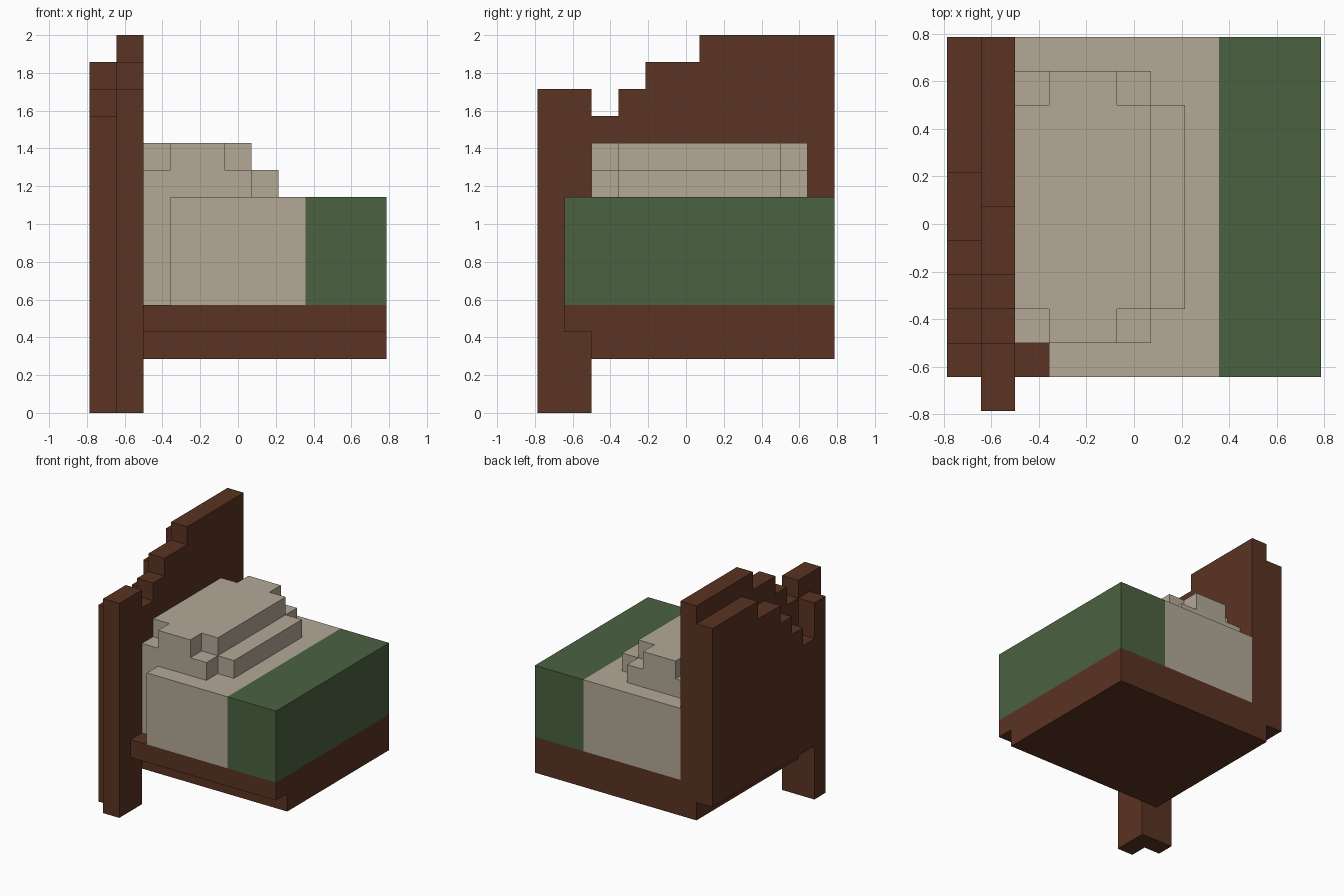
import bpy
import bmesh
from mathutils import Vector

default = bpy.data.objects.get("Cube")
if default:
    bpy.data.objects.remove(default, do_unlink=True)

U = 1 / 7      # one block of the 11 x 11 x 14 block grid
HALF = 5.5     # half the footprint, in blocks


def material(name, rgb):
    m = bpy.data.materials.new(name)
    m.diffuse_color = (*rgb, 1)
    m.use_nodes = True
    bsdf = next(n for n in m.node_tree.nodes if n.type == 'BSDF_PRINCIPLED')
    bsdf.inputs["Base Color"].default_value = (*rgb, 1)
    bsdf.inputs["Roughness"].default_value = 0.9
    return m


wood = material("brown wood", (0.102, 0.033, 0.016))
linen = material("beige linen", (0.451, 0.397, 0.309))
wool = material("green wool", (0.069, 0.122, 0.053))


def prism(name, mat, axis, lo, hi, outline):
    """Extrude a block-grid outline along x (outline in y, z) or z (outline in x, y)."""
    def place(a, b, c):
        x, y, z = (c, a, b) if axis == 'x' else (a, b, c)
        return Vector((x - HALF, y - HALF, z)) * U

    bm = bmesh.new()
    face = bm.faces.new([bm.verts.new(place(a, b, lo)) for a, b in outline])
    ext = bmesh.ops.extrude_face_region(bm, geom=[face])
    verts = [g for g in ext["geom"] if isinstance(g, bmesh.types.BMVert)]
    step = Vector((hi - lo, 0, 0)) if axis == 'x' else Vector((0, 0, hi - lo))
    bmesh.ops.translate(bm, verts=verts, vec=step * U)
    bmesh.ops.recalc_face_normals(bm, faces=bm.faces)
    mesh = bpy.data.meshes.new(name)
    bm.to_mesh(mesh)
    bm.free()
    mesh.materials.append(mat)
    obj = bpy.data.objects.new(name, mesh)
    bpy.context.collection.objects.link(obj)
    return obj


# Headboard: two stepped layers, each with its share of the corner post
prism("headboard_outer", wood, 'x', 0, 1, [
    (1, 0), (2, 0), (2, 3), (11, 3), (11, 13), (7, 13), (7, 12), (5, 12),
    (5, 11), (4, 11), (4, 10), (3, 10), (3, 9), (2, 9), (2, 11), (1, 11)])
prism("headboard_inner", wood, 'x', 1, 2, [
    (0, 0), (2, 0), (2, 2), (11, 2), (11, 14), (6, 14), (6, 13), (4, 13),
    (4, 12), (3, 12), (3, 11), (2, 11), (2, 12), (0, 12)])

# Bed base with a stepped lower edge along the front
prism("bed_frame", wood, 'x', 2, 11, [
    (2, 2), (11, 2), (11, 4), (1, 4), (1, 3), (2, 3)])

# Mattress, notched beside the post, and the blanket over its foot
prism("mattress", linen, 'z', 4, 8, [
    (3, 1), (8, 1), (8, 11), (2, 11), (2, 2), (3, 2)])
prism("blanket", wool, 'z', 4, 8, [(8, 1), (11, 1), (11, 11), (8, 11)])

# Pillow: two layers with stepped corners
prism("pillow_lower", linen, 'z', 8, 9, [
    (2, 2), (6, 2), (6, 3), (7, 3), (7, 9), (6, 9), (6, 10), (2, 10)])
prism("pillow_upper", linen, 'z', 9, 10, [
    (2, 3), (3, 3), (3, 2), (5, 2), (5, 3), (6, 3),
    (6, 9), (5, 9), (5, 10), (3, 10), (3, 9), (2, 9)])
